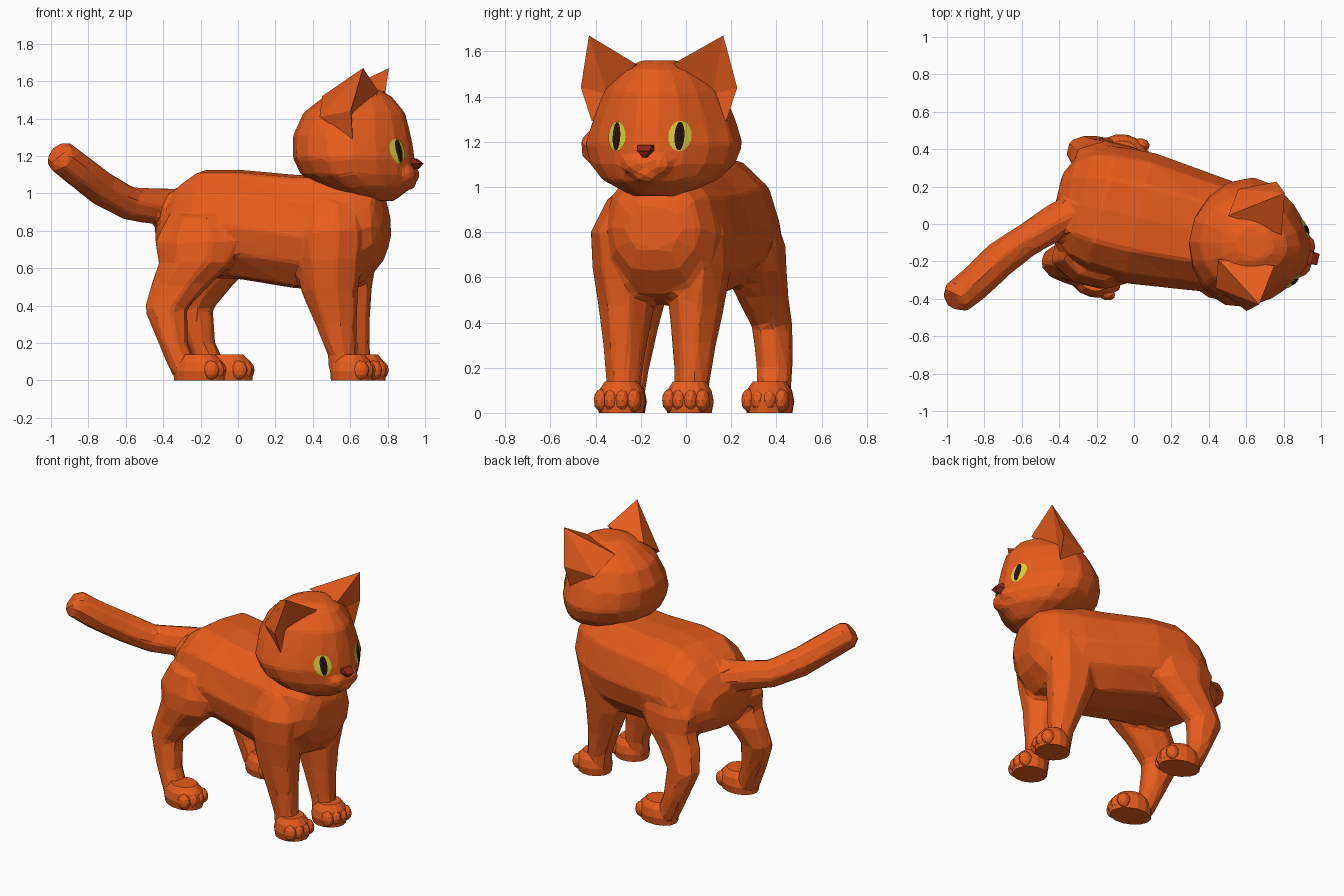
import bpy, bmesh, math
from mathutils import Vector, Matrix
from mathutils.bvhtree import BVHTree

if "Cube" in bpy.data.objects:
    bpy.data.objects.remove(bpy.data.objects["Cube"])

# The whole animal stands turned 13 degrees; parts use local u (forward), v (left), z
FRAME = Matrix.Translation((0, 0.038, 0)) @ Matrix.Rotation(math.radians(-13), 4, 'Z')


def material(name, rgb):
    m = bpy.data.materials.new(name)
    m.diffuse_color = (*rgb, 1)
    m.use_nodes = True
    m.node_tree.nodes["Principled BSDF"].inputs["Base Color"].default_value = m.diffuse_color
    return m


ORANGE = material("orange fur", (0.83, 0.113, 0.013))
RED = material("dark red", (0.30, 0.022, 0.01))
YELLOW = material("eye yellow", (0.70, 0.62, 0.04))
BLACK = material("pupil dark", (0.02, 0.005, 0.005))


def finish(name, bm, mat, normals=True):
    if normals:
        bmesh.ops.recalc_face_normals(bm, faces=bm.faces)
    me = bpy.data.meshes.new(name)
    bm.to_mesh(me)
    bm.free()
    ob = bpy.data.objects.new(name, me)
    me.materials.append(mat)
    ob.matrix_world = FRAME
    bpy.context.collection.objects.link(ob)
    return ob


def loft_bm(rings):
    bm = bmesh.new()
    rows = [[bm.verts.new(p) for p in r] for r in rings]
    n = len(rows[0])
    for a, b in zip(rows, rows[1:]):
        for i in range(n):
            bm.faces.new((a[i], a[(i + 1) % n], b[(i + 1) % n], b[i]))
    bm.faces.new(rows[0])
    bm.faces.new(rows[-1])
    bmesh.ops.recalc_face_normals(bm, faces=bm.faces)
    return bm


# Blend overlapping lofts into one faceted skin
def fuse(name, parts, mat, faces, steps):
    total = bmesh.new()
    for bm in parts:
        tmp = bpy.data.meshes.new("tmp")
        bm.to_mesh(tmp)
        bm.free()
        total.from_mesh(tmp)
        bpy.data.meshes.remove(tmp)
    ob = finish(name, total, mat, False)
    m = ob.modifiers.new("skin", 'REMESH')
    m.mode, m.voxel_size = 'VOXEL', 0.016
    m = ob.modifiers.new("soften", 'SMOOTH')
    m.factor, m.iterations = 0.5, steps
    count = len(ob.evaluated_get(bpy.context.evaluated_depsgraph_get()).data.polygons)
    m = ob.modifiers.new("facets", 'DECIMATE')
    m.ratio = min(1, faces / (2 * count))
    dg = bpy.context.evaluated_depsgraph_get()
    me = bpy.data.meshes.new_from_object(ob.evaluated_get(dg))
    ob.modifiers.clear()
    ob.data = me
    for p in me.polygons:
        p.use_smooth = False
    return ob


def oval(z, u, v, ru, rv, n=8, taper=0):
    return [(u + ru * math.cos(a), v + rv * math.sin(a) * (1 - taper * max(0, math.cos(a))), z)
            for a in (2 * math.pi * (i + 0.5) / n for i in range(n))]


def ball(centre, radii, sub=2):
    bm = bmesh.new()
    bmesh.ops.create_icosphere(bm, subdivisions=sub, radius=1,
                               matrix=Matrix.Translation(centre) @ Matrix.Diagonal((*radii, 1)))
    return bm


# Body: one cross-section carried from rump to chest (u, bottom, top, half width)
HALF = [(0, 0), (.55, .03), (.9, .24), (1, .48), (.85, .78), (.5, .98), (0, 1)]
SECTION = HALF + [(-a, b) for a, b in HALF[-2:0:-1]]
BODY = [(-.425, .68, .87, .14), (-.37, .60, .97, .25), (-.29, .56, 1.05, .32), (-.18, .55, 1.125, .35),
        (.02, .54, 1.125, .36), (.30, .495, 1.10, .325), (.52, .475, 1.09, .30), (.68, .52, 1.08, .26),
        (.775, .63, 1.03, .20), (.815, .72, .91, .12)]
skin = [loft_bm([[(u, w * a, b + (t - b) * c) for a, c in SECTION] for u, b, t, w in BODY])]

# Head: stacked ovals (z, back, front, half width), with two muzzle swellings
HEAD = [(.96, .66, .86, .11), (1.03, .48, .945, .26), (1.10, .355, .965, .33), (1.19, .31, .965, .36),
        (1.31, .31, .945, .32), (1.43, .365, .915, .265), (1.52, .48, .84, .18), (1.56, .56, .76, .09)]
face = [loft_bm([oval(z, (a + b) / 2, 0, (b - a) / 2, w, 16, .25) for z, a, b, w in HEAD])]
face += [ball((.925, s * .045, 1.10), (.062, .075, .055)) for s in (1, -1)]
face += [ball((.925, 0, 1.055), (.055, .07, .04))]
head = fuse("head", face, ORANGE, 700, 3)
tree = BVHTree.FromPolygons([v.co.copy() for v in head.data.vertices],
                            [tuple(p.vertices) for p in head.data.polygons])


# Thin disc laid onto the face
def face_disc(name, v, z, rv, rz, lift, mat, n=20, rings=6):
    def on_face(dv, dz):
        hit = tree.ray_cast(Vector((2, v + dv, z + dz)), Vector((-1, 0, 0)))[0]
        return (hit.x + lift, hit.y, hit.z)
    bm = bmesh.new()
    mid = bm.verts.new(on_face(0, 0))
    prev = None
    for k in range(1, rings + 1):
        f = k / rings
        row = [bm.verts.new(on_face(rv * f * math.cos(2 * math.pi * i / n),
                                    rz * f * math.sin(2 * math.pi * i / n))) for i in range(n)]
        for i in range(n):
            j = (i + 1) % n
            if prev:
                bm.faces.new((prev[i], row[i], row[j], prev[j]))
            else:
                bm.faces.new((mid, row[i], row[j]))
        prev = row
    return finish(name, bm, mat, False)


# Ear: hollow-fronted pyramid
EAR = [(.757, .305, 1.67), (.70, .355, 1.44), (.70, .305, 1.29), (.79, .085, 1.545),
       (.49, .12, 1.52), (.68, .24, 1.41), (.51, .27, 1.41)]
EAR_FACES = [(0, 1, 5), (1, 2, 5), (2, 3, 5), (3, 0, 5), (0, 3, 4), (0, 4, 6), (0, 6, 1),
             (1, 6, 2), (2, 6, 3), (3, 6, 4)]

# Legs as stacked ovals (z, u, v, ru, rv)
HIND = [(.88, -.15, .23, .18, .12), (.74, -.15, .255, .25, .14), (.63, -.16, .275, .21, .125),
        (.52, -.24, .275, .17, .115), (.38, -.32, .305, .12, .09), (.20, -.275, .325, .083, .083),
        (.03, -.20, .335, .08, .08)]
FORE = [(.95, .55, .15, .13, .09), (.80, .55, .19, .19, .125), (.65, .545, .18, .185, .13),
        (.48, .545, .16, .16, .125), (.30, .58, .157, .115, .097), (.13, .615, .155, .08, .08),
        (.03, .62, .155, .08, .08)]


def leg(name, rows, side, shift, paw_u, paw_len):
    skin.append(loft_bm([oval(z, u, side * v + shift, ru, rv) for z, u, v, ru, rv in rows]))
    pv = side * rows[-1][2] + shift
    paw = [(0, .97, .10), (.05, 1, .11), (.10, .9, .10), (.138, .62, .075)]
    finish(name + "_paw", loft_bm([oval(z, paw_u, pv, paw_len * k, w, 14) for z, k, w in paw]), ORANGE)
    # Toes
    for i in range(4):
        t = i - 1.5
        finish(name + "_toe", ball((paw_u + paw_len * (.72 - .06 * t * t), pv + t * .05, .055),
                                   (.045, .033, .052)), ORANGE)


for side, tag in ((1, "left"), (-1, "right")):
    # Ears
    bm = bmesh.new()
    vs = [bm.verts.new((u, side * v, z)) for u, v, z in EAR]
    for f in EAR_FACES:
        bm.faces.new([vs[i] for i in f])
    finish(tag + "_ear", bm, ORANGE)
    # Eyes
    face_disc(tag + "_eye", side * .143, 1.225, .046, .067, .006, YELLOW)
    face_disc(tag + "_pupil", side * .143, 1.225, .02, .063, .0105, BLACK)
    leg(tag + "_hind_leg", HIND, side, -.025, -.13, .14)
    leg(tag + "_front_leg", FORE, side, -.025, .665, .115)

# Nose: small wedge pointing down
finish("nose", loft_bm([[(.93, -w, z), (.93, w, z), (u, w * .7, z), (u, -w * .7, z)]
                        for z, w, u in ((1.13, .01, .99), (1.16, .042, 1.012), (1.185, .046, .975))]), RED)

# Tail: rings swept along a bent path, given in world coordinates
PATH = [Vector(p) for p in ((-.28, .07, .92), (-.42, .01, .93), (-.58, -.09, .945), (-.72, -.19, 1.02),
                            (-.85, -.315, 1.12), (-.945, -.39, 1.195), (-.97, -.41, 1.22))]
RADII = [.11, .10, .092, .098, .096, .094, .065]
inv = FRAME.inverted()
rings = []
for i, (p, r) in enumerate(zip(PATH, RADII)):
    d = (PATH[min(i + 1, 6)] - PATH[max(i - 1, 0)]).normalized()
    s = d.cross(Vector((0, 0, 1))).normalized()
    t = s.cross(d)
    rings.append([inv @ (p + r * (math.cos(a) * s + math.sin(a) * t))
                  for a in (math.pi * k / 4 for k in range(8))])
skin.append(loft_bm(rings))

# Body, legs and tail as one skin
fuse("body_legs_and_tail", skin, ORANGE, 1600, 5)
